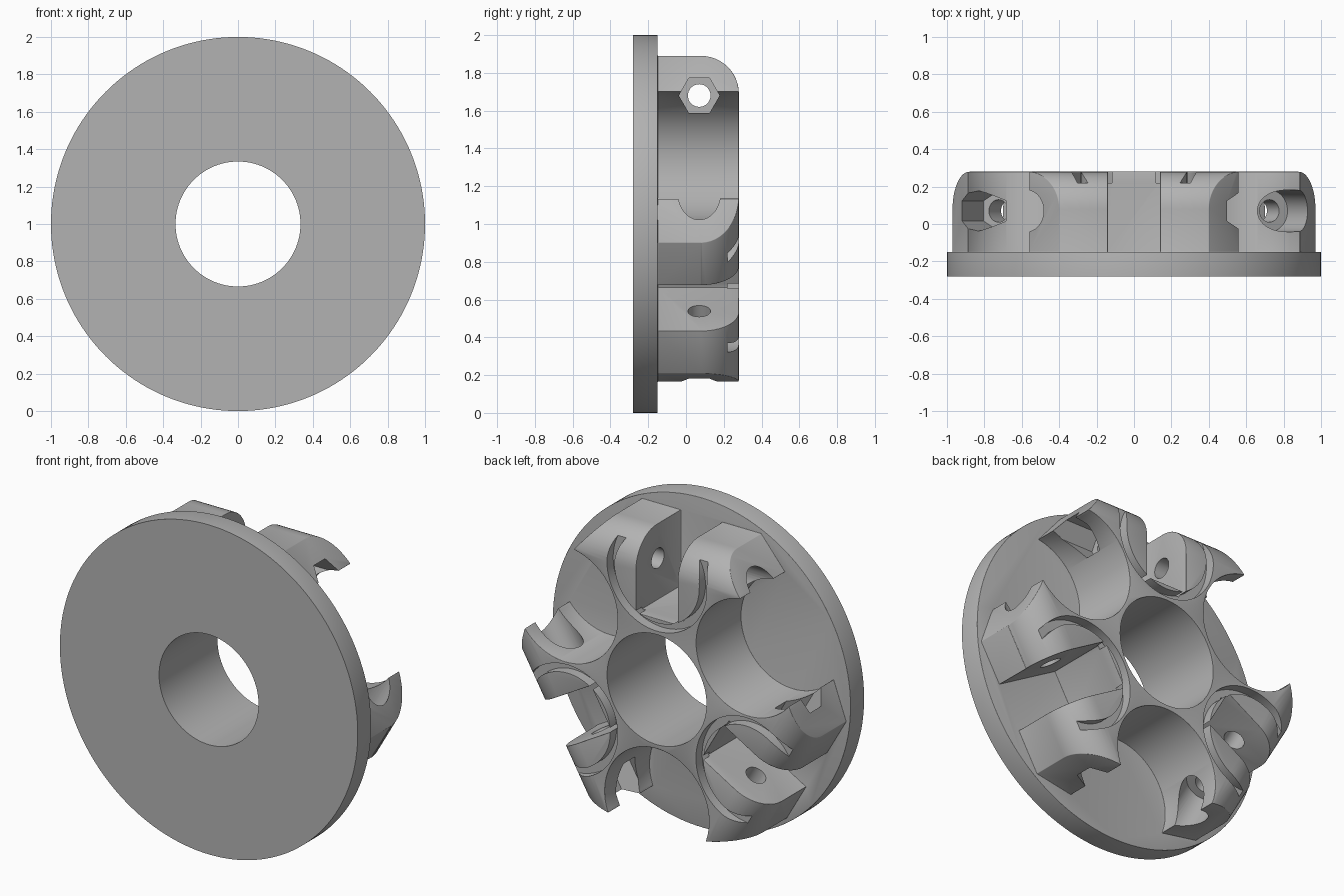
import bpy, bmesh
from math import sin, cos, pi, radians
from mathutils import Matrix, Vector

if "Cube" in bpy.data.objects:
    bpy.data.objects.remove(bpy.data.objects["Cube"])

BACK, FLOOR, FRONT = 0.28, -0.15, -0.28
TURNS = [0, 120, 240]

mat = bpy.data.materials.new("plain_grey")
mat.use_nodes = True
grey = (0.45, 0.45, 0.45, 1)
mat.diffuse_color = grey
mat.node_tree.nodes["Principled BSDF"].inputs["Base Color"].default_value = grey


def circle(r, n=96, cu=0, cv=0, start=0, sweep=2 * pi):
    return [(cu + r * cos(start + sweep * i / n), cv + r * sin(start + sweep * i / n)) for i in range(n)]


def prism(name, pts, a, b, axis="Y", turn=0):
    """Extrude a profile from a to b: (x, z) along Y, or (z, y) along X; then turn about Y."""
    bm = bmesh.new()
    place = (lambda u, v, w: (u, w, v)) if axis == "Y" else (lambda u, v, w: (w, v, u))
    rings = [[bm.verts.new(place(u, v, w)) for u, v in pts] for w in (a, b)]
    n = len(pts)
    bm.faces.new(rings[0])
    bm.faces.new(rings[1])
    for i in range(n):
        j = (i + 1) % n
        bm.faces.new((rings[0][i], rings[0][j], rings[1][j], rings[1][i]))
    bmesh.ops.transform(bm, matrix=Matrix.Rotation(radians(turn), 4, "Y"), verts=bm.verts)
    bmesh.ops.recalc_face_normals(bm, faces=bm.faces)
    me = bpy.data.meshes.new(name)
    bm.to_mesh(me)
    bm.free()
    ob = bpy.data.objects.new(name, me)
    bpy.context.collection.objects.link(ob)
    return ob


def apply(ob, mod):
    bpy.context.view_layer.objects.active = ob
    bpy.ops.object.modifier_apply(modifier=mod.name)


def combine(ob, other, op="DIFFERENCE"):
    mod = ob.modifiers.new("combine", "BOOLEAN")
    mod.operation, mod.solver, mod.object = op, "EXACT", other
    apply(ob, mod)
    bpy.data.objects.remove(other)


# Body outline: three flats with sloping shoulders
shoulder = [(-0.56, 0.70), (-0.4, 0.89), (0.4, 0.89), (0.56, 0.70)]
outline = [tuple(Matrix.Rotation(radians(-turn), 2) @ Vector(p)) for turn in TURNS for p in shoulder]
hub = prism("clamp_hub", outline, FLOOR - 0.05, BACK)

# Large rounded back edge of each flat, open slot, and round recess between claws
edge = circle(0.2, 12, 0.69, 0.08, 0, pi / 2) + [(0.69, BACK), (0.69, 0.5), (1.2, 0.5), (1.2, 0.08)]
slot = [(-0.14, 0.43), (0.14, 0.43), (0.14, 1.2), (-0.14, 1.2)]
for turn in TURNS:
    combine(hub, prism("edge_cutter", edge, -0.62, 0.62, "X", turn))
    combine(hub, prism("slot_cutter", slot, -0.5, 0.5, "Y", turn))
    combine(hub, prism("recess_cutter", circle(0.35, cv=0.709), -0.5, 0.5, "Y", turn + 60))

# Flange, made too thick and trimmed after rounding so its front edge stays sharp
combine(hub, prism("flange", circle(1, 160), FRONT - 0.1, FLOOR), "UNION")
bev = hub.modifiers.new("rounding", "BEVEL")
bev.width, bev.segments, bev.limit_method, bev.angle_limit = 0.018, 3, "ANGLE", radians(35)
apply(hub, bev)
square = [(-2, -2), (2, -2), (2, 2), (-2, 2)]
combine(hub, prism("front_trim", square, -1, FRONT))

# Centre bore
combine(hub, prism("bore_cutter", circle(0.334), -1, 1))

# Ring groove, bolt hole, nut pocket and bolt head pocket for each slot
for turn in TURNS:
    ring = prism("groove_cutter", circle(0.335, cv=0.69), 0.22, 0.5, "Y", turn)
    combine(ring, prism("groove_core", circle(0.285, cv=0.69), 0.1, 0.6, "Y", turn))
    combine(hub, ring)
    combine(hub, prism("bolt_cutter", circle(0.06, 32, 0.68, 0.07), -0.5, 0.5, "X", turn))
    combine(hub, prism("nut_cutter", circle(0.108, 6, 0.68, 0.07, pi / 2), 0.27, 0.75, "X", turn))
    combine(hub, prism("head_cutter", circle(0.112, 48, 0.68, 0.07), -0.75, -0.27, "X", turn))

# Finish
hub.location.z = 1
hub.data.materials.clear()
hub.data.materials.append(mat)
for poly in hub.data.polygons:
    poly.material_index = 0
bpy.ops.object.select_all(action="DESELECT")
hub.select_set(True)
bpy.context.view_layer.objects.active = hub
bpy.ops.object.shade_smooth_by_angle(angle=radians(32))
